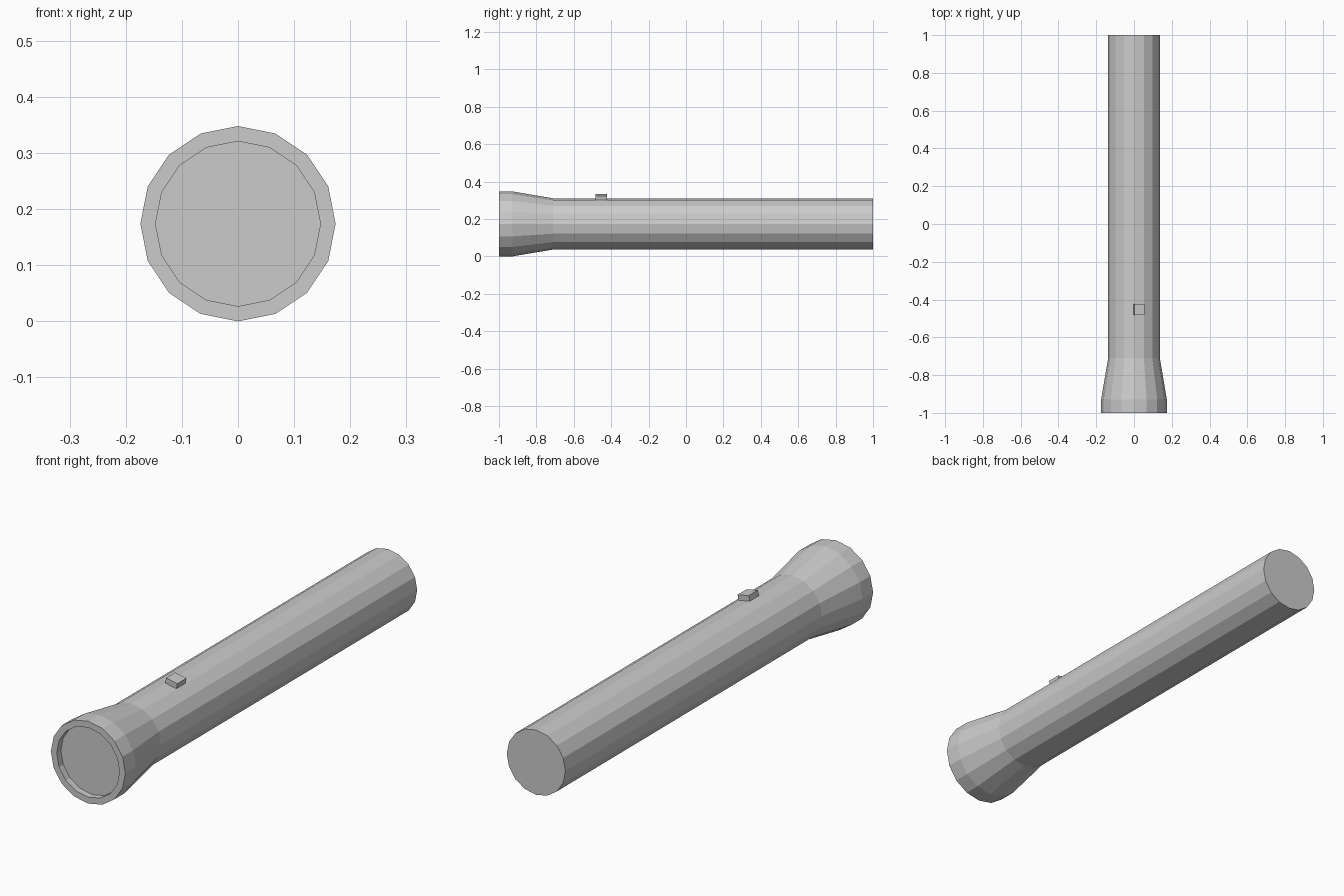
import bpy, bmesh
from math import sin, cos, tau, pi
from mathutils import Matrix

if "Cube" in bpy.data.objects:
    bpy.data.objects.remove(bpy.data.objects["Cube"])

SIDES = 16
AXIS_Z = 0.174
BODY_R = 0.137


def add_object(name, bm):
    bmesh.ops.recalc_face_normals(bm, faces=bm.faces)
    mesh = bpy.data.meshes.new(name)
    bm.to_mesh(mesh)
    bm.free()
    obj = bpy.data.objects.new(name, mesh)
    bpy.context.collection.objects.link(obj)
    return obj


def lathe_y(name, profile):
    """Turn (y, radius) points round the long axis and cap both ends."""
    bm = bmesh.new()
    rings = [[bm.verts.new((r * sin(i * tau / SIDES), y, AXIS_Z + r * cos(i * tau / SIDES)))
              for i in range(SIDES)] for y, r in profile]
    for a, b in zip(rings, rings[1:]):
        for i in range(SIDES):
            j = (i + 1) % SIDES
            bm.faces.new((a[i], a[j], b[j], b[i]))
    bm.faces.new(rings[0])
    bm.faces.new(rings[-1])
    return add_object(name, bm)


# Tube with flared head, front rim and recessed lens
lathe_y("flashlight_body", [
    (-0.972, 0.147), (-1.0, 0.147), (-1.0, 0.174), (-0.93, 0.174),
    (-0.71, BODY_R), (1.0, BODY_R)])

# Switch: a small block seated on the facet just right of the top edge
half = pi / SIDES
facet_r = BODY_R * cos(half)
height = 0.023
bm = bmesh.new()
bmesh.ops.create_cube(bm, size=1, matrix=(
    Matrix.Translation((0, -0.453, AXIS_Z))
    @ Matrix.Rotation(half, 4, 'Y')
    @ Matrix.Translation((-0.002, 0, facet_r + height / 2))
    @ Matrix.Diagonal((2 * BODY_R * sin(half), 0.06, height, 1))))
add_object("switch_button", bm)
